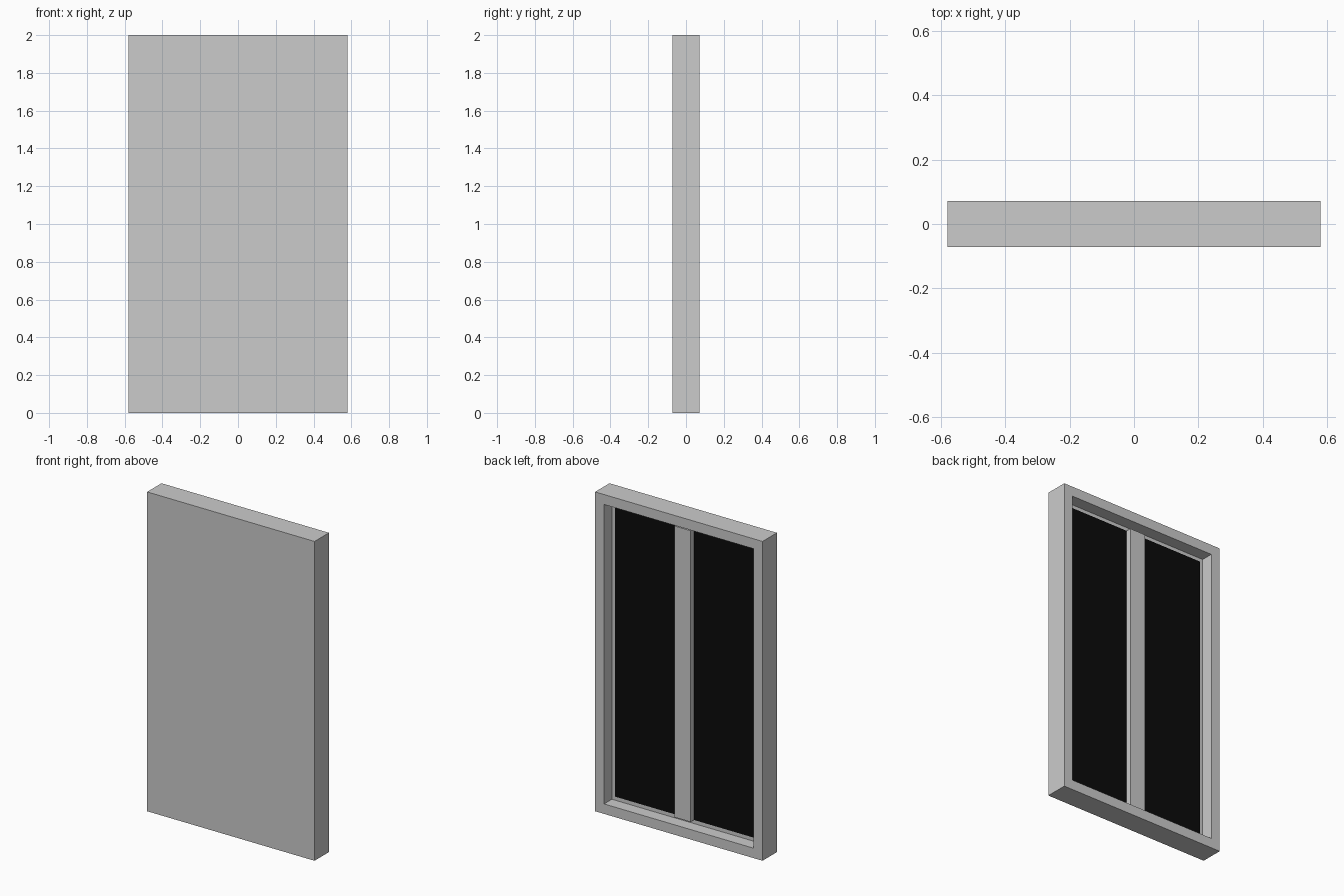
import bpy
import bmesh

if "Cube" in bpy.data.objects:
    bpy.data.objects.remove(bpy.data.objects["Cube"])

W, D, H = 1.16, 0.142, 2.0   # overall size
RIM = 0.088                  # frame width around the recess
PANE_Y = 0.0                 # visible plane of the dark panes
PANE_T = 0.006               # pane thickness
MULLION = 0.11               # centre bar width


def box(name, x, y, z, mat=None):
    """Box from (min, max) ranges on each axis."""
    bm = bmesh.new()
    bmesh.ops.create_cube(bm, size=1)
    for v in bm.verts:
        v.co = [r[0] if c < 0 else r[1] for c, r in zip(v.co, (x, y, z))]
    mesh = bpy.data.meshes.new(name)
    bm.to_mesh(mesh)
    bm.free()
    ob = bpy.data.objects.new(name, mesh)
    bpy.context.collection.objects.link(ob)
    if mat:
        mesh.materials.append(mat)
    return ob


dark = bpy.data.materials.new("dark_pane")
dark.diffuse_color = (0.003, 0.003, 0.003, 1)
dark.use_nodes = True
dark.node_tree.nodes["Principled BSDF"].inputs["Base Color"].default_value = dark.diffuse_color

# Frame: solid slab with a flat front and a recess sunk into the back
frame = box("frame", (-W / 2, W / 2), (-D / 2, D / 2), (0, H))
bm = bmesh.new()
bm.from_mesh(frame.data)
bm.normal_update()
back = max(bm.faces, key=lambda f: f.normal.y)
bmesh.ops.inset_region(bm, faces=[back], thickness=RIM)
floor = bmesh.ops.extrude_discrete_faces(bm, faces=[back])["faces"][0]
for v in floor.verts:
    v.co.y = PANE_Y - PANE_T
bm.to_mesh(frame.data)
bm.free()

# Dark panes either side of the centre bar
inner = W / 2 - RIM
for side, x in (("left", (-inner, -MULLION / 2)), ("right", (MULLION / 2, inner))):
    box("pane_" + side, x, (PANE_Y - PANE_T, PANE_Y), (RIM, H - RIM), dark)

# Vertical centre bar
box("centre_bar", (-MULLION / 2, MULLION / 2), (PANE_Y - PANE_T, 0.033), (RIM, H - RIM))
